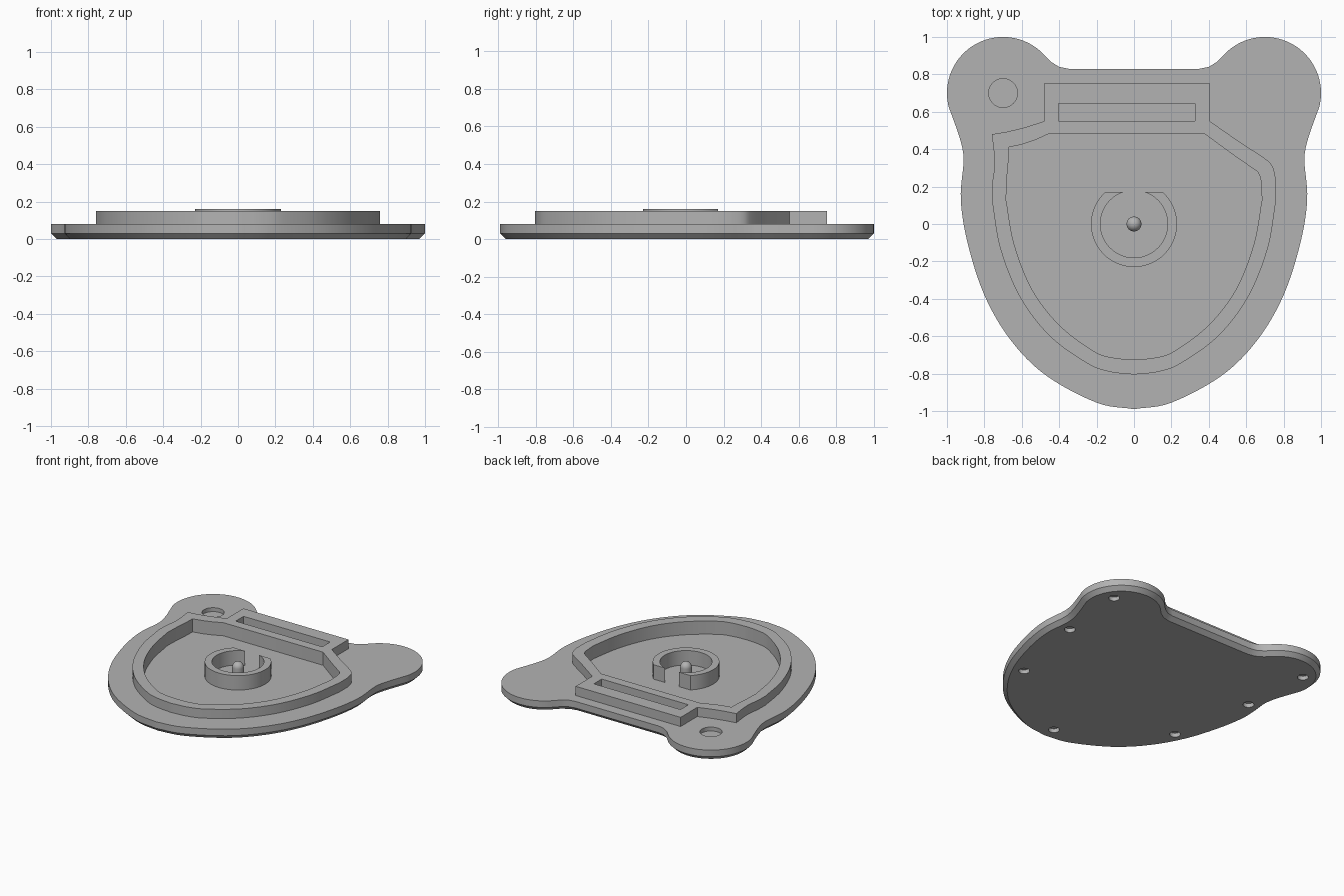
import bpy, bmesh, math
from mathutils import Vector

cube = bpy.data.objects.get("Cube")
if cube:
    bpy.data.objects.remove(cube, do_unlink=True)

grey = bpy.data.materials.new("plain grey")
grey.use_nodes = True
grey.diffuse_color = (0.45, 0.45, 0.45, 1)
grey.node_tree.nodes["Principled BSDF"].inputs["Base Color"].default_value = grey.diffuse_color

FLOOR, PLATE_TOP, RIM_TOP, RING_TOP = 0.05, 0.08, 0.15, 0.16


def arc(cx, cy, r, start, end, n):
    angles = [math.radians(start + (end - start) * i / n) for i in range(n + 1)]
    return [(cx + r * math.cos(a), cy + r * math.sin(a)) for a in angles]


def circle(cx, cy, r, n=48):
    return arc(cx, cy, r, 0, 360, n)[:-1]


def smooth(pts, n=6):
    """Catmull-Rom curve through the points."""
    p = [Vector(q) for q in pts]
    p = [2 * p[0] - p[1]] + p + [2 * p[-1] - p[-2]]
    out = []
    for a, b, c, d in zip(p, p[1:], p[2:], p[3:]):
        for i in range(n):
            t = i / n
            v = 2 * b + (c - a) * t + (2 * a - 5 * b + 4 * c - d) * t**2 + (3 * b - a - 3 * c + d) * t**3
            out.append(tuple(v / 2))
    return out + [tuple(pts[-1])]


def mirrored(pts):
    return [(-x, y) for x, y in reversed(pts)]


def inset(pts, dist):
    """Move a clockwise outline inward."""
    out = []
    for i, q in enumerate(pts):
        q = Vector(q)
        e1 = (q - Vector(pts[i - 1])).normalized()
        e2 = (Vector(pts[(i + 1) % len(pts)]) - q).normalized()
        n = Vector((e1.y + e2.y, -e1.x - e2.x)).normalized()
        out.append(tuple(q + n * dist))
    return out


def loft(name, layers):
    """Solid through stacked outlines, each given as (points, z)."""
    bm = bmesh.new()
    rings = [[bm.verts.new((x, y, z)) for x, y in pts] for pts, z in layers]
    bm.faces.new(rings[0])
    bm.faces.new(rings[-1])
    for low, high in zip(rings, rings[1:]):
        for i in range(len(low)):
            bm.faces.new((low[i - 1], low[i], high[i], high[i - 1]))
    bmesh.ops.recalc_face_normals(bm, faces=bm.faces)
    mesh = bpy.data.meshes.new(name)
    bm.to_mesh(mesh)
    bm.free()
    mesh.materials.append(grey)
    obj = bpy.data.objects.new(name, mesh)
    bpy.context.collection.objects.link(obj)
    return obj


def activate(obj):
    bpy.ops.object.select_all(action='DESELECT')
    obj.select_set(True)
    bpy.context.view_layer.objects.active = obj


def cut(obj, cutters):
    activate(obj)
    for c in cutters:
        mod = obj.modifiers.new("cut", 'BOOLEAN')
        mod.operation = 'DIFFERENCE'
        mod.solver = 'EXACT'
        mod.object = c
        bpy.ops.object.modifier_apply(modifier=mod.name)


# Base plate: shield with two rounded ears and a chamfered underside
half = [(0.35, 0.83), (0.4, 0.84), (0.445, 0.868)]
half += arc(0.7, 0.7, 0.3, 135, -15, 36)
half += smooth([(0.97, 0.57), (0.935, 0.47), (0.915, 0.39), (0.912, 0.32), (0.926, 0.13),
                (0.89, -0.1), (0.8, -0.38), (0.66, -0.62), (0.47, -0.81), (0.2, -0.955), (0, -0.99)])
outline = half + mirrored(half)[1:]
plate = loft("base_plate", [(inset(outline, 0.03), 0), (outline, 0.03), (outline, PLATE_TOP)])

# Raised rim: shield with a tab at the back and a rounded left shoulder
bowl = smooth([(0.76, 0.13), (0.715, -0.13), (0.61, -0.39), (0.45, -0.6), (0.25, -0.745),
               (0.13, -0.79), (0, -0.805)])
rim_outline = [(-0.48, 0.55), (-0.48, 0.75), (0.405, 0.75), (0.405, 0.55)]
rim_outline += smooth([(0.57, 0.435), (0.7, 0.35), (0.742, 0.305), (0.76, 0.23)], 4)
rim_outline += bowl + mirrored(bowl)[1:]
rim_outline += smooth([(-0.758, 0.22), (-0.745, 0.33), (-0.76, 0.48)], 4)
rim_outline += smooth([(-0.68, 0.493), (-0.59, 0.515), (-0.51, 0.54)], 3)
rim = loft("raised_rim", [(rim_outline, PLATE_TOP), (rim_outline, RIM_TOP)])

# Cutters: main pocket, back slot, ear recess, underside holes
bowl = smooth([(0.684, 0.13), (0.64, -0.11), (0.545, -0.35), (0.4, -0.54), (0.215, -0.68),
               (0.11, -0.715), (0, -0.725)])
pocket_outline = [(-0.46, 0.48), (0.38, 0.48), (0.53, 0.37)]
pocket_outline += smooth([(0.66, 0.28), (0.675, 0.25), (0.68, 0.21)], 3)
pocket_outline += bowl + mirrored(bowl)[1:]
pocket_outline += [(-0.68, 0.24), (-0.672, 0.33), (-0.67, 0.41), (-0.6, 0.425), (-0.53, 0.448)]
slot_outline = [(-0.405, 0.55), (-0.405, 0.645), (0.325, 0.645), (0.325, 0.55)]
pocket, slot, recess = [
    loft(name, [(pts, FLOOR), (pts, 0.3)])
    for name, pts in (("pocket_cutter", pocket_outline), ("slot_cutter", slot_outline),
                      ("recess_cutter", circle(-0.7, 0.7, 0.077)))]
spots = [(s * x, y) for x, y in ((0.85, 0.8), (0.805, 0.27), (0.68, -0.37)) for s in (-1, 1)]
holes = [loft("hole_cutter", [(circle(x, y, 0.038, 24), -0.1), (circle(x, y, 0.038, 24), 0.03)])
         for x, y in spots + [(0, -0.86)]]
cut(plate, [pocket, slot, recess] + holes)
cut(rim, [pocket, slot])
for c in [pocket, slot, recess] + holes:
    bpy.data.objects.remove(c, do_unlink=True)

# Open ring around the centre, cut flat at the back
FLAT = 0.17
outer, inner = [math.degrees(math.asin(FLAT / r)) for r in (0.23, 0.18)]
ring_outline = arc(0, 0, 0.23, 180 - outer, 360 + outer, 48)
ring_outline += arc(0, 0, 0.18, 360 + inner, 180 - inner, 48)
ring = loft("open_ring", [(ring_outline, FLOOR), (ring_outline, RING_TOP)])

# Centre pin with a domed top
R = 0.04
dome = [math.radians(a) for a in range(0, 89, 11)]
pin = loft("centre_pin", [(circle(0, 0, R, 32), FLOOR)] +
           [(circle(0, 0, R * math.cos(a), 32), RING_TOP - R + R * math.sin(a)) for a in dome])

for obj in (plate, rim, ring, pin):
    activate(obj)
    bpy.ops.object.shade_smooth_by_angle(angle=math.radians(25))
